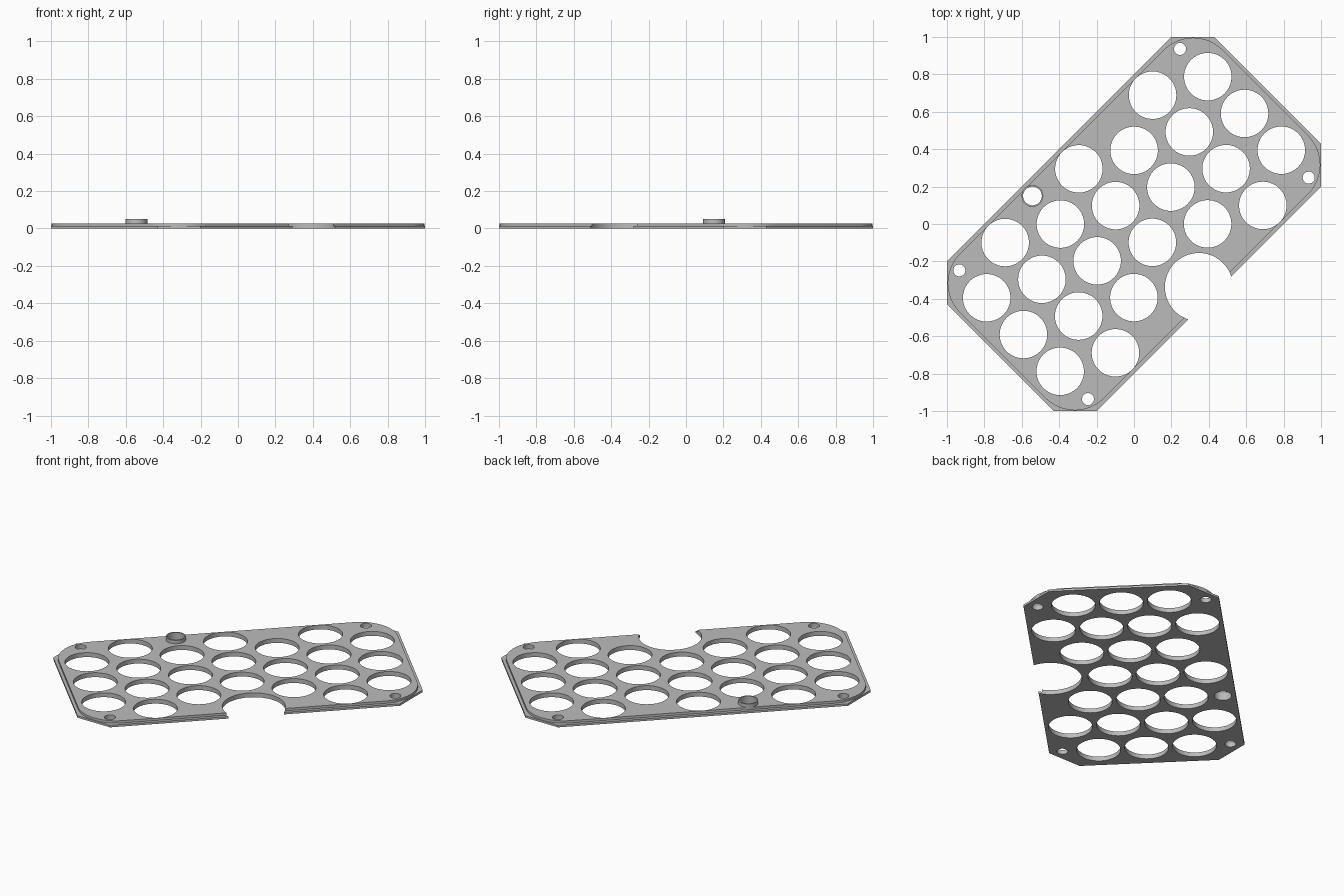
import bpy, bmesh, math

if "Cube" in bpy.data.objects:
    bpy.data.objects.remove(bpy.data.objects["Cube"])

TOP, STEP, RING_TOP = 0.028, 0.013, 0.05

grey = bpy.data.materials.new("plain grey")
grey.diffuse_color = (0.5, 0.5, 0.5, 1)
grey.use_nodes = True
grey.node_tree.nodes["Principled BSDF"].inputs["Base Color"].default_value = grey.diffuse_color


def add_prism(bm, pts, z0, z1):
    """Closed prism from a counter-clockwise outline."""
    low = [bm.verts.new((x, y, z0)) for x, y in pts]
    high = [bm.verts.new((x, y, z1)) for x, y in pts]
    bm.faces.new(low[::-1])
    bm.faces.new(high)
    n = len(pts)
    for i in range(n):
        j = (i + 1) % n
        bm.faces.new((low[i], low[j], high[j], high[i]))


def circle(x, y, r, n=48):
    return [(x + r * math.cos(2 * math.pi * i / n),
             y + r * math.sin(2 * math.pi * i / n)) for i in range(n)]


def make(name, prisms):
    bm = bmesh.new()
    for pts, z0, z1 in prisms:
        add_prism(bm, pts, z0, z1)
    mesh = bpy.data.meshes.new(name)
    bm.to_mesh(mesh)
    bm.free()
    mesh.materials.append(grey)
    ob = bpy.data.objects.new(name, mesh)
    bpy.context.collection.objects.link(ob)
    return ob


def boolean(target, other, operation):
    mod = target.modifiers.new(operation, 'BOOLEAN')
    mod.object, mod.operation, mod.solver = other, operation, 'EXACT'
    bpy.context.view_layer.objects.active = target
    bpy.ops.object.modifier_apply(modifier=mod.name)
    bpy.data.objects.remove(other, do_unlink=True)


# lower flange: diagonal rectangle with its corners cut flat
flange = [(0.43, 1), (0.2, 1), (-1, -0.2), (-1, -0.43),
          (-0.43, -1), (-0.2, -1), (1, 0.2), (1, 0.43)]
plate = make("plate", [(flange, 0, STEP)])

# upper layer: slightly smaller rectangle with round corners
a, b, r, s = 0.993, 0.546, 0.222, math.sqrt(0.5)
rounded = []
for k, (su, sv) in enumerate([(1, 1), (-1, 1), (-1, -1), (1, -1)]):
    for i in range(13):
        t = math.radians(90 * k + 7.5 * i)
        u = su * (a - r) + r * math.cos(t)
        v = sv * (b - r) + r * math.sin(t)
        rounded.append(((u - v) * s, (u + v) * s))
boolean(plate, make("upper_layer", [(rounded, 0.004, TOP)]), 'UNION')

# raised collar near the back left edge
collar = (-0.543, 0.15)
boolean(plate, make("collar", [(circle(*collar, 0.058), 0.004, RING_TOP)]), 'UNION')

# large holes on a staggered grid of alternating rows of three and four
holes = []
for row in range(-3, 4):
    count = 3 if row % 2 else 4
    for i in range(count):
        d = (i - (count - 1) / 2) * 0.393
        if row == 0 and i == 3:
            continue
        holes.append(((row * 0.394 + d) / 2, (row * 0.394 - d) / 2, 0.127))

# corner screw holes, collar bore and the open notch
holes += [(x * q, y * q, 0.032) for q in (1, -1)
          for x, y in ((0.246, 0.936), (0.934, 0.248))]
holes += [(*collar, 0.05), (0.347, -0.337, 0.182)]
cutter = make("cutter", [(circle(*h, 64), -0.1, 0.2) for h in holes])
boolean(plate, cutter, 'DIFFERENCE')

# smooth the round walls, keep the rims sharp
bpy.ops.object.select_all(action='DESELECT')
plate.select_set(True)
bpy.context.view_layer.objects.active = plate
bpy.ops.object.shade_smooth_by_angle(angle=math.radians(30))
